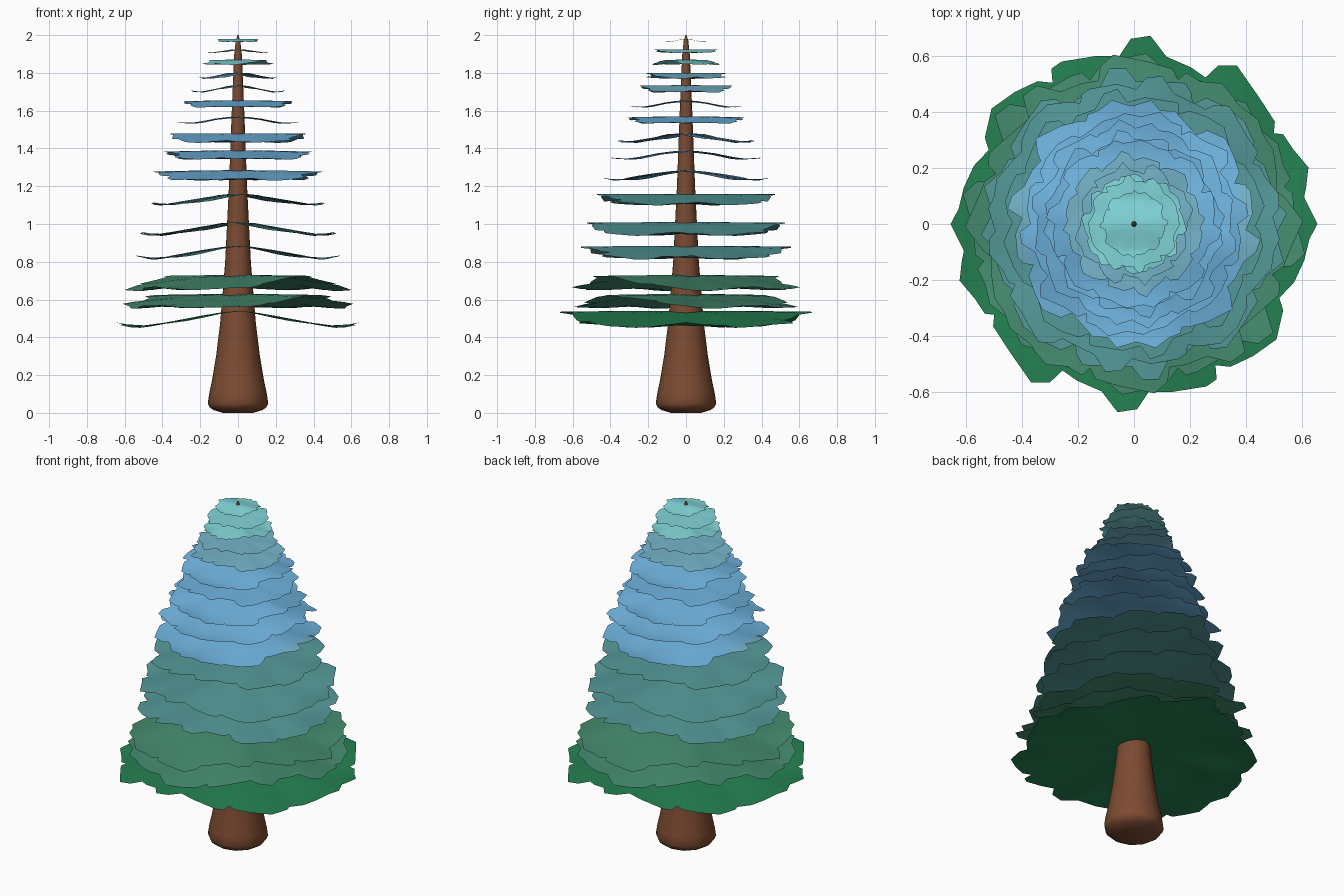
import bpy, bmesh, math, random

if "Cube" in bpy.data.objects:
    bpy.data.objects.remove(bpy.data.objects["Cube"])

random.seed(4)


def material(name, rgb):
    m = bpy.data.materials.new(name)
    lin = [((c / 255 + 0.055) / 1.055) ** 2.4 for c in rgb]
    m.diffuse_color = (*lin, 1)
    m.use_nodes = True
    m.node_tree.nodes["Principled BSDF"].inputs["Base Color"].default_value = m.diffuse_color
    return m


BARK = material("brown bark", (124, 75, 49))
DEEP = material("deep green", (36, 130, 82))
GREEN = material("soft green", (70, 142, 113))
TEAL = material("teal", (85, 154, 154))
BLUE = material("sky blue", (111, 180, 223))
PALE = material("pale blue", (117, 181, 203))
CYAN = material("cyan", (129, 214, 218))


def interp(table, x):
    for (x0, y0), (x1, y1) in zip(table, table[1:]):
        if x <= x1:
            return y0 + (y1 - y0) * (x - x0) / (x1 - x0)
    return table[-1][1]


def make_object(name, bm, mats, angle):
    bmesh.ops.recalc_face_normals(bm, faces=bm.faces)
    me = bpy.data.meshes.new(name)
    bm.to_mesh(me)
    bm.free()
    for m in mats:
        me.materials.append(m)
    ob = bpy.data.objects.new(name, me)
    bpy.context.collection.objects.link(ob)
    bpy.ops.object.select_all(action='DESELECT')
    ob.select_set(True)
    bpy.context.view_layer.objects.active = ob
    bpy.ops.object.shade_smooth_by_angle(angle=math.radians(angle))
    return ob


# trunk: lathed profile with a flared foot
profile = [(0.0, 0.08), (0.015, 0.13), (0.03, 0.15), (0.05, 0.16), (0.10, 0.153), (0.17, 0.138),
           (0.30, 0.116), (0.48, 0.094), (0.80, 0.068), (1.2, 0.048),
           (1.6, 0.033), (1.9, 0.02), (1.97, 0.012), (2.0, 0.003)]
bm = bmesh.new()
N = 12
rings = [[bm.verts.new((r * math.cos(2 * math.pi * i / N), r * math.sin(2 * math.pi * i / N), z))
          for i in range(N)] for z, r in profile]
for a, b in zip(rings, rings[1:]):
    for i in range(N):
        j = (i + 1) % N
        bm.faces.new((a[i], a[j], b[j], b[i]))
bm.faces.new(rings[0][::-1])
bm.faces.new(rings[-1])
make_object("trunk", bm, [BARK], 60)

# blunt leafy outline over half a turn (degrees, relative radius); repeats on the other half
outline = [(0, .99), (9, .93), (12, .95), (18, .99), (25, .95), (31, .94), (33, .90), (36, .94),
           (45, .96), (57, 1.02), (62, .97), (64, .88), (70, .90), (79, .92), (85, 1.02), (91, 1.0),
           (95, .91), (103, .93), (114, .96), (118, .95), (120, .88), (124, .93), (132, .96),
           (141, .99), (150, .93), (153, .88), (160, .92), (168, .94), (175, .95)]
# droop along the bend direction: distance from the ridge, share of the depth
droop = [(0, 0), (.12, .08), (.3, .32), (.5, .64), (.65, .86), (.78, .97), (.86, .92), (1.05, .62)]

# tiers: ridge height, lowest height, radius, bend direction, colour
tiers = [
    (.540, .460, .66, 0, DEEP), (.630, .560, .61, 47, GREEN), (.730, .655, .60, 40, GREEN),
    (.885, .820, .55, 4, TEAL), (1.010, .945, .54, -6, TEAL), (1.160, 1.105, .48, 8, TEAL),
    (1.285, 1.235, .45, 82, BLUE), (1.390, 1.345, .41, 95, BLUE), (1.480, 1.435, .375, 80, BLUE),
    (1.570, 1.535, .33, 5, BLUE), (1.655, 1.620, .31, 85, BLUE), (1.735, 1.700, .255, 5, PALE),
    (1.800, 1.772, .215, 15, PALE), (1.870, 1.845, .185, 50, CYAN), (1.925, 1.908, .17, 10, CYAN),
    (1.980, 1.965, .12, 90, CYAN),
]
fractions = [.06, .25, .45, .62, .78, .9, 1.0]

# branch tiers: ragged sheets bent down on two sides of a ridge
for k, (top, low, radius, bend, mat) in enumerate(tiers):
    bm = bmesh.new()
    depth = top - low
    mirror = -1 if k % 2 else 1
    ragged = .03 if k < 11 else .05
    rels = [rel * random.uniform(1 - ragged, 1 + ragged / 2) if k else rel for _, rel in outline]
    cols = [(math.radians(mirror * (deg + half)), rel)
            for half in (0, 180) for (deg, _), rel in zip(outline, rels)]
    b = math.radians(bend)
    phase = random.uniform(0, 6.28)
    rings = []
    for f in fractions:
        ring = []
        for a, rel in cols:
            # the ragged teeth only show near the rim
            r = radius * f * (rel if f > .7 else .94)
            u = abs(math.cos(a)) * r / radius
            z = top - depth * interp(droop, u) - depth * .1 * f * f
            # leaves ripple gently towards the rim
            z += depth * .07 * f * f * math.sin(8 * a + phase)
            ring.append(bm.verts.new((r * math.cos(a + b), r * math.sin(a + b), min(z, top))))
        rings.append(ring)
    n = len(cols)
    for p, q in zip(rings, rings[1:]):
        for i in range(n):
            j = (i + 1) % n
            bm.faces.new((p[i], p[j], q[j], q[i]))
    bm.faces.new(rings[0])
    mats = [mat]
    if k == 6:
        # the lowest blue tier turns paler at its two side tips
        mats.append(PALE)
        for face in bm.faces:
            if abs(face.calc_center_median().x) > .36:
                face.material_index = 1
    make_object(f"branch_tier_{k + 1:02d}", bm, mats, 35)
    # keep the sheet facing up
    me = bpy.context.object.data
    if sum(p.normal.z for p in me.polygons) < 0:
        me.flip_normals()
